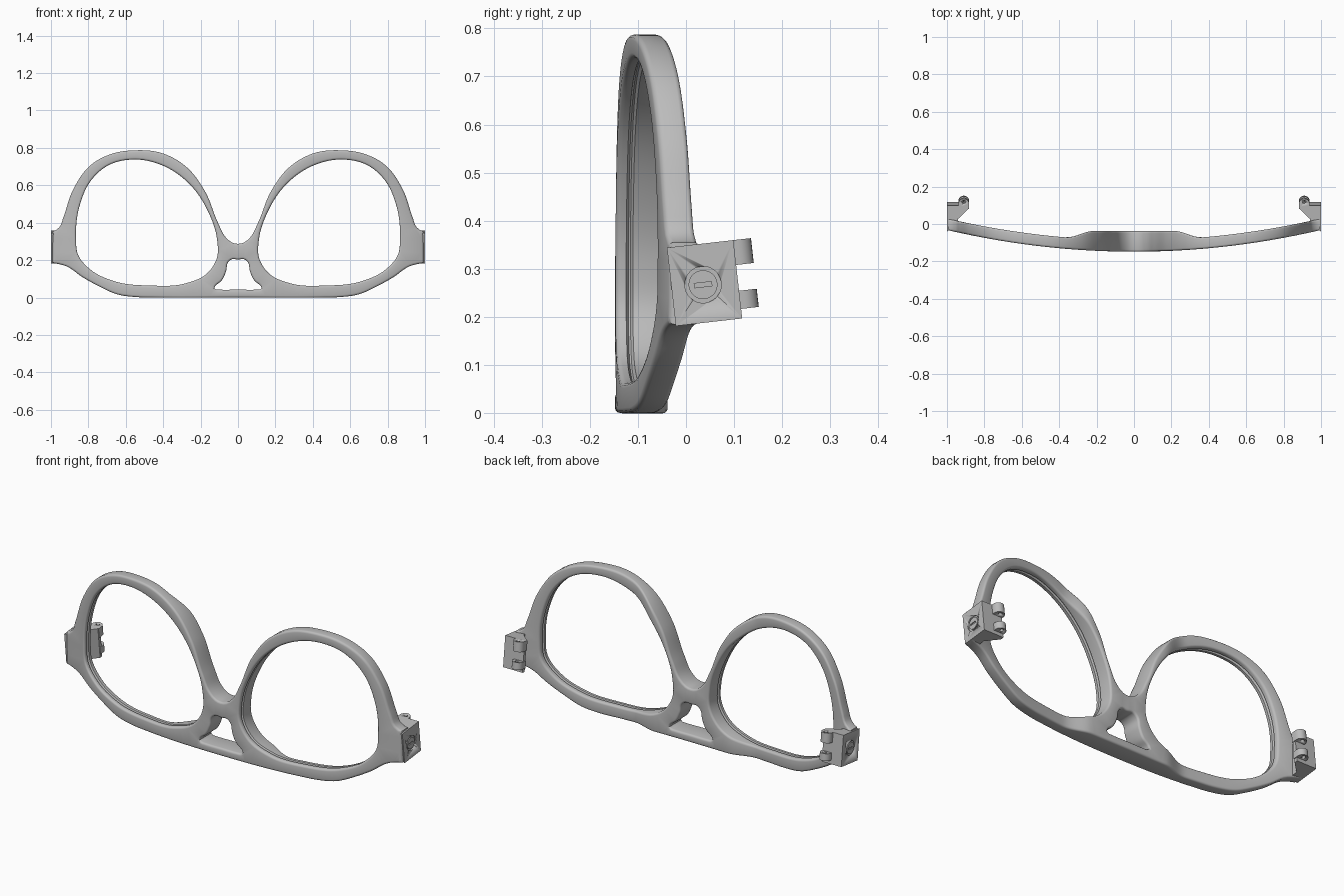
import bpy, bmesh, math
from mathutils import Vector, Matrix
from mathutils.geometry import delaunay_2d_cdt

if "Cube" in bpy.data.objects:
    bpy.data.objects.remove(bpy.data.objects["Cube"])

grey = bpy.data.materials.new("plain grey")
grey.use_nodes = True
grey.diffuse_color = (0.5, 0.5, 0.5, 1)
grey.node_tree.nodes["Principled BSDF"].inputs["Base Color"].default_value = (0.5, 0.5, 0.5, 1)


def make(name, bm, angle=35):
    bmesh.ops.recalc_face_normals(bm, faces=bm.faces)
    mesh = bpy.data.meshes.new(name)
    bm.to_mesh(mesh)
    bm.free()
    mesh.materials.append(grey)
    ob = bpy.data.objects.new(name, mesh)
    bpy.context.collection.objects.link(ob)
    bpy.ops.object.select_all(action='DESELECT')
    bpy.context.view_layer.objects.active = ob
    ob.select_set(True)
    bpy.ops.object.shade_smooth_by_angle(angle=math.radians(angle))
    return ob


def smooth_loop(points, step=0.02):
    """Closed Hermite curve through the points, evenly sampled."""
    p = [Vector(q) for q in points]
    n = len(p)
    tangents = []
    for i in range(n):
        a, b = p[i] - p[i - 1], p[(i + 1) % n] - p[i]
        tangents.append((a.normalized() * b.length + b.normalized() * a.length).normalized())
    out = []
    for i in range(n):
        j = (i + 1) % n
        d = (p[j] - p[i]).length
        k = max(1, round(d / step))
        for s in range(k):
            t = s / k
            out.append(p[i] * (2*t**3 - 3*t*t + 1) + tangents[i] * d * (t**3 - 2*t*t + t)
                       + p[j] * (3*t*t - 2*t**3) + tangents[j] * d * (t**3 - t*t))
    return out


def inset(loop, amount):
    """Move a loop toward its own inside."""
    n = len(loop)
    area = sum(loop[i - 1].x * loop[i].y - loop[i].x * loop[i - 1].y for i in range(n))
    sign = 1 if area > 0 else -1
    out = []
    for i in range(n):
        t = (loop[(i + 1) % n] - loop[i - 1]).normalized()
        out.append(loop[i] + Vector((-t.y, t.x)) * sign * amount)
    return out


def inside(q, loop):
    hit = False
    for a, b in zip(loop, loop[1:] + loop[:1]):
        if (a.y > q.y) != (b.y > q.y) and q.x < a.x + (b.x - a.x) * (q.y - a.y) / (b.y - a.y):
            hit = not hit
    return hit


def fill(bm, rings):
    """Fill between the first ring and the others, which are holes."""
    flat = [[v.co.xz for v in ring] for ring in rings]
    verts = [v for ring in rings for v in ring]
    edges, start = [], 0
    for ring in rings:
        n = len(ring)
        edges += [(start + i, start + (i + 1) % n) for i in range(n)]
        start += n
    points, _, tris, origin, _, _ = delaunay_2d_cdt(sum(flat, []), edges, [], 0, 1e-6)
    for tri in tris:
        middle = sum((points[i] for i in tri), Vector((0, 0))) / 3
        if inside(middle, flat[0]) and not any(inside(middle, h) for h in flat[1:]):
            if all(origin[i] for i in tri):
                bm.faces.new([verts[origin[i][0]] for i in tri])


def front_y(x):
    return -0.148 + 0.116 * x * x


def back_y(x):
    # thicker around the nose
    s = min(1, max(0, (0.37 - abs(x)) / 0.15))
    s = s * s * (3 - 2 * s)
    return (front_y(x) + 0.061) * (1 - s) - 0.038 * s


def mirrored(half):
    return half + [(-x, z) for x, z in reversed(half) if x > 0]


# Outlines of the frame, in x and z
outer = mirrored([
    (0, .287), (.03, .293), (.064, .32), (.107, .40), (.176, .567), (.278, .70),
    (.417, .775), (.55, .787), (.67, .77), (.79, .706), (.88, .58), (.935, .425),
    (.955, .375), (.977, .358), (.992, .355), (.992, .338), (.992, .2), (.992, .184),
    (.975, .182), (.92, .168), (.83, .108), (.74, .058), (.65, .018), (.54, .002),
    (.45, 0), (0, 0)])
lens = [(.55, .738), (.39, .70), (.257, .604), (.16, .46), (.112, .31), (.112, .214),
        (.166, .128), (.283, .075), (.47, .064), (.658, .086), (.79, .15), (.856, .23),
        (.866, .32), (.845, .497), (.79, .62), (.695, .706)]
nose_gap = mirrored([(0, .203), (.035, .204), (.052, .19), (.064, .14), (.088, .09),
                     (.122, .06), (.127, .05), (.118, .043), (.10, .042), (0, .042)])

# Rim section: inset, share of depth, added depth
B = 0.011
round_front = [(B, 0, 0), (B * .5, 0, B * .13), (B * .13, 0, B * .5), (0, 0, B)]
round_back = [(i, 1, -d) for i, f, d in reversed(round_front)]
groove = [(0, 0, .022), (.009, 0, .027), (.009, 0, .031), (0, 0, .036)]

bm = bmesh.new()
front_rings, back_rings = [], []
loops = [(smooth_loop(outer), 1, []), (smooth_loop(nose_gap, .01), -1, [])]
for side in (1, -1):
    loops.append((smooth_loop([(x * side, z) for x, z in lens]), -1, groove))
for loop, direction, middle in loops:
    rings = []
    for amount, share, add in round_front + middle + round_back:
        ring = []
        for q in inset(loop, amount * direction):
            y = front_y(q.x) * (1 - share) + back_y(q.x) * share + add
            ring.append(bm.verts.new((q.x, y, q.y)))
        rings.append(ring)
    for a, b in zip(rings, rings[1:]):
        for i in range(len(loop)):
            bm.faces.new((a[i - 1], a[i], b[i], b[i - 1]))
    front_rings.append(rings[0])
    back_rings.append(rings[-1])
fill(bm, front_rings)
fill(bm, back_rings)
make("eyeglass_frame", bm, 40)

# Hinges: everything is tilted about the end of the frame
TILT = Matrix.Translation((0, .02, .27)) @ Matrix.Rotation(math.radians(6.5), 4, 'X')


def prism(bm, section, low, high):
    """Extrude an x, y section between two heights."""
    face = bm.faces.new([bm.verts.new((x, y, low)) for x, y in section])
    top = bmesh.ops.extrude_face_region(bm, geom=[face])
    moved = [v for v in top["geom"] if isinstance(v, bmesh.types.BMVert)]
    bmesh.ops.translate(bm, verts=moved, vec=(0, 0, high - low))


def disc(bm, radius, x, depth, centre):
    matrix = Matrix.Translation((x, *centre)) @ Matrix.Rotation(math.pi / 2, 4, 'Y')
    bmesh.ops.create_cone(bm, cap_ends=True, segments=40, radius1=radius, radius2=radius,
                          depth=depth, matrix=matrix)


def place(bm, side):
    bm.transform(Matrix.Scale(side, 4, (1, 0, 0)) @ TILT)
    return bm


def cut(target, cutter):
    mod = target.modifiers.new("cut", 'BOOLEAN')
    mod.operation = 'DIFFERENCE'
    mod.solver = 'EXACT'
    mod.object = cutter
    cutter.hide_render = True
    cutter.hide_set(True)


SCREW = (.015, -.005)
for side, word in ((1, "left"), (-1, "right")):
    # Block that caps the end of the frame, with a sloping inner face
    bm = bmesh.new()
    prism(bm, [(1, -.051), (1, .088), (.885, .088), (.885, .07), (.942, .015), (.942, -.02)],
          -.084, .08)
    block = make(word + "_hinge_block", place(bm, side), 20)
    bm = bmesh.new()
    disc(bm, .038, 1, .012, SCREW)
    cut(block, make(word + "_screw_hole_cutter", place(bm, side)))

    # Screw head with a slot
    bm = bmesh.new()
    disc(bm, .030, .993, .012, SCREW)
    screw = make(word + "_screw_head", place(bm, side))
    bm = bmesh.new()
    bmesh.ops.create_cube(bm, size=1, matrix=Matrix.Translation((1, *SCREW))
                          @ Matrix.Diagonal((.012, .036, .009, 1)))
    cut(screw, make(word + "_slot_cutter", place(bm, side)))

    # Two knuckles with a pin hole through them
    for name, low, high in (("upper", .028, .08), ("lower", -.064, -.026)):
        bm = bmesh.new()
        arc = [(.91 + .029 * math.cos(a), .096 + .029 * math.sin(a))
               for a in [math.pi * k / 12 for k in range(13)]]
        prism(bm, arc + [(.881, .07), (.939, .07)], low, high)
        knuckle = make(f"{word}_{name}_knuckle", place(bm, side))
        bm = bmesh.new()
        bmesh.ops.create_cone(bm, cap_ends=True, segments=20, radius1=.009, radius2=.009,
                              depth=.3, matrix=Matrix.Translation((.91, .107, 0)))
        cut(knuckle, make(f"{word}_{name}_pin_cutter", place(bm, side)))
